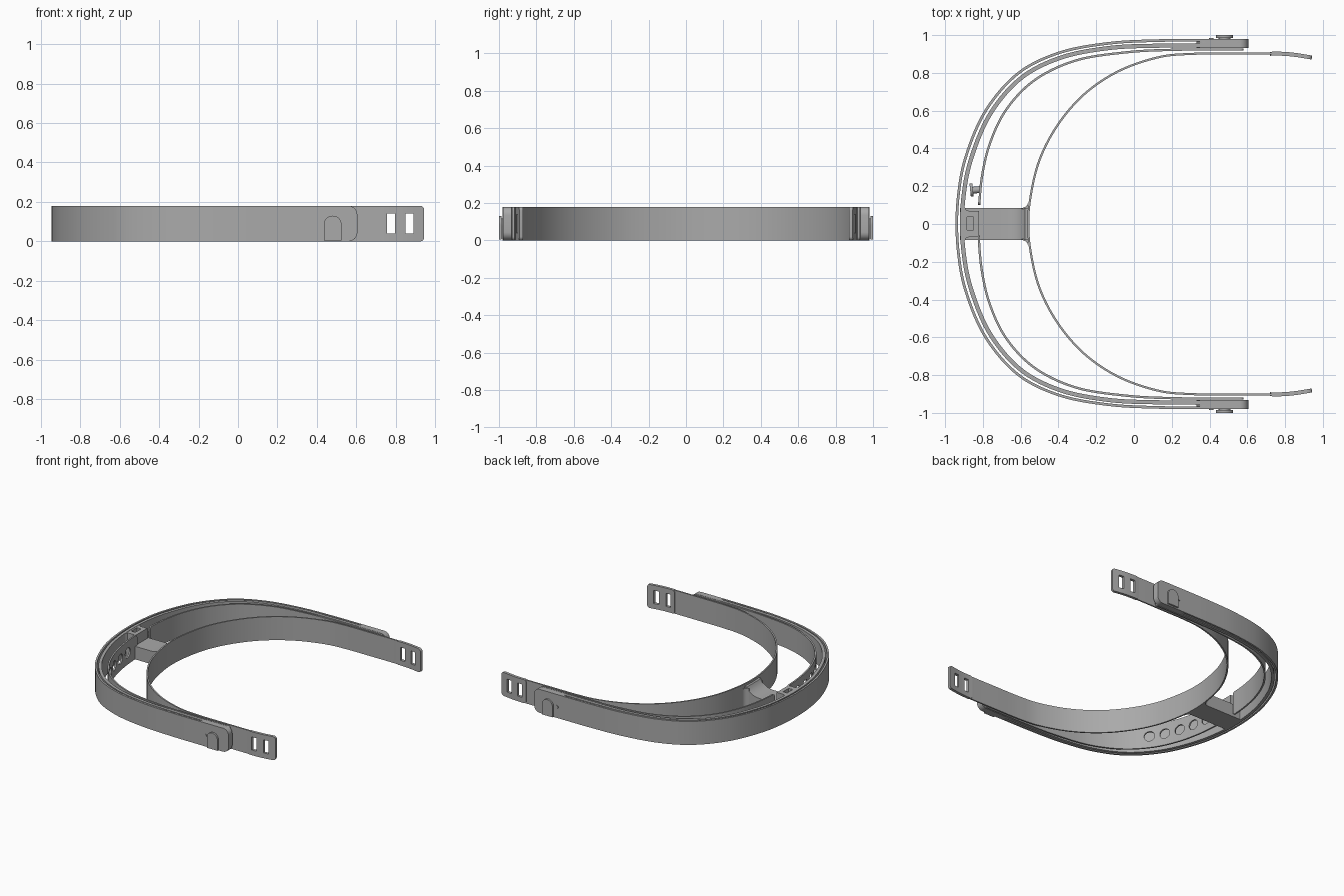
import bpy, bmesh, math
from mathutils import Vector, Matrix

cube = bpy.data.objects.get("Cube")
if cube:
    bpy.data.objects.remove(cube)

H = 0.18
grey = bpy.data.materials.new("satin grey")
grey.use_nodes = True
COLOUR = (0.4, 0.4, 0.4, 1)
grey.diffuse_color = COLOUR
grey.node_tree.nodes["Principled BSDF"].inputs["Base Color"].default_value = COLOUR


def finish(name, bm):
    bmesh.ops.recalc_face_normals(bm, faces=bm.faces)
    mesh = bpy.data.meshes.new(name)
    bm.to_mesh(mesh)
    bm.free()
    mesh.materials.append(grey)
    ob = bpy.data.objects.new(name, mesh)
    bpy.context.collection.objects.link(ob)
    smooth(ob)
    return ob


def smooth(ob):
    bpy.ops.object.select_all(action='DESELECT')
    ob.select_set(True)
    bpy.context.view_layer.objects.active = ob
    bpy.ops.object.shade_smooth_by_angle(angle=math.radians(30))


def cut(ob, cutters):
    for c in cutters:
        mod = ob.modifiers.new("cut", 'BOOLEAN')
        mod.operation, mod.solver, mod.object = 'DIFFERENCE', 'EXACT', c
        bpy.context.view_layer.objects.active = ob
        bpy.ops.object.modifier_apply(modifier=mod.name)
        bpy.data.objects.remove(c)
    smooth(ob)


def spline(pts, steps=10):
    """Centripetal Catmull-Rom curve through 2D points."""
    p = [Vector(q) for q in pts]
    p = [2 * p[0] - p[1]] + p + [2 * p[-1] - p[-2]]
    out = []
    for a, b, c, d in zip(p, p[1:], p[2:], p[3:]):
        t1 = (b - a).length ** 0.5
        t2 = t1 + (c - b).length ** 0.5
        t3 = t2 + (d - c).length ** 0.5
        for i in range(steps):
            t = t1 + (t2 - t1) * i / steps
            u = a.lerp(b, t / t1)
            v = b.lerp(c, (t - t1) / (t2 - t1))
            w = c.lerp(d, (t - t2) / (t3 - t2))
            out.append(u.lerp(v, t / t2).lerp(v.lerp(w, (t - t1) / (t3 - t1)), (t - t1) / (t2 - t1)))
    return out + [p[-2]]


def both_arms(half):
    return [(x, -y) for x, y in reversed(half[1:])] + half


def trim_ends(path, r):
    """Replace samples near both ends by a fine row, so corners can be rounded."""
    for _ in range(2):
        end = path[-1]
        while len(path) > 2 and (path[-1] - end).length < r * 1.1:
            path = path[:-1]
        back = (path[-1] - end).normalized()
        path = path + [end + back * r * (1 - math.sin(k * math.pi / 12)) for k in range(7)]
        path = path[::-1]
    return path


def ribbon(name, pts, thick, corner=0.0, z0=0.0, z1=H):
    """Upright strip following a plan curve, with rounded end corners."""
    path = spline(pts)
    if corner:
        path = trim_ends(path, corner)
    bm = bmesh.new()
    rings = []
    for i, q in enumerate(path):
        t = (path[min(i + 1, len(path) - 1)] - path[max(i - 1, 0)]).normalized()
        n = Vector((t.y, -t.x)) * thick / 2
        d = min((q - path[0]).length, (q - path[-1]).length)
        e = corner - math.sqrt(max(0, corner ** 2 - (corner - d) ** 2)) if d < corner else 0
        rings.append([bm.verts.new((*(q + s * n), z)) for s, z in
                      ((-1, z0 + e), (1, z0 + e), (1, z1 - e), (-1, z1 - e))])
    for a, b in zip(rings, rings[1:]):
        for k in range(4):
            bm.faces.new((a[k], a[k - 1], b[k - 1], b[k]))
    bm.faces.new(rings[0])
    bm.faces.new(rings[-1])
    return finish(name, bm)


def prism(name, outline, lo, hi, axis='Z'):
    """Extrude an outline: (x, y) along Z, or (x, z) along Y."""
    bm = bmesh.new()
    place = (lambda a, b, h: (a, b, h)) if axis == 'Z' else (lambda a, b, h: (a, h, b))
    low, high = [[bm.verts.new(place(a, b, h)) for a, b in outline] for h in (lo, hi)]
    bm.faces.new(low)
    bm.faces.new(high)
    for i in range(len(low)):
        bm.faces.new((low[i - 1], low[i], high[i], high[i - 1]))
    return finish(name, bm)


def box(name, x0, x1, y0, y1, z0, z1):
    return prism(name, [(x0, y0), (x1, y0), (x1, y1), (x0, y1)], z0, z1)


def rod(name, centre, direction, radius, length):
    bm = bmesh.new()
    turn = Vector(direction).to_track_quat('Z', 'Y').to_matrix().to_4x4()
    bmesh.ops.create_cone(bm, cap_ends=True, segments=32, radius1=radius, radius2=radius,
                          depth=length, matrix=Matrix.Translation(centre) @ turn)
    return finish(name, bm)


# Outer visor band and its backing strip
outer = [(-0.938, 0), (-0.93, 0.15), (-0.895, 0.34), (-0.785, 0.6), (-0.61, 0.8),
         (-0.4, 0.905), (-0.13, 0.957), (0.13, 0.971), (0.35, 0.973), (0.56, 0.973)]
ribbon("outer_band", both_arms(outer), 0.014)
backing = [(-0.91, 0), (-0.902, 0.15), (-0.867, 0.33), (-0.76, 0.585), (-0.595, 0.775),
           (-0.39, 0.88), (-0.13, 0.932), (0.13, 0.944), (0.35, 0.946), (0.56, 0.946)]
ribbon("backing_band", both_arms(backing), 0.022)

# Head band with strap slots at both ends
head = [(-0.56, 0), (-0.55, 0.13), (-0.5, 0.34), (-0.4, 0.53), (-0.26, 0.69), (-0.08, 0.81),
        (0.14, 0.885), (0.29, 0.9), (0.5, 0.902), (0.74, 0.902), (0.84, 0.897), (0.942, 0.881)]
band = ribbon("head_band", both_arms(head), 0.011, 0.02)
cut(band, [box("slot_cutter", x, x + 0.04, -1.1, 1.1, 0.04, 0.14) for x in (0.755, 0.85)])
for side, s in (("right", -1), ("left", 1)):
    pad = ribbon(side + "_strap_tab", [(x, s * y) for x, y in
                 ((0.72, 0.901), (0.76, 0.902), (0.84, 0.897), (0.942, 0.881))], 0.021, 0.02)
    cut(pad, [box("slot_cutter", x, x + 0.04, -1.1, 1.1, 0.04, 0.14) for x in (0.755, 0.85)])

# Adjustable middle band: holes on the right arm, locking stud on the left
middle = [(-0.82, 0.1), (-0.805, 0.25), (-0.765, 0.42), (-0.68, 0.6), (-0.535, 0.755),
          (-0.32, 0.862), (-0.03, 0.91), (0.2, 0.922), (0.4, 0.924), (0.58, 0.924)]
ribbon("left_middle_band", middle, 0.012, 0.02)
right_pts = [(-0.82, -0.06)] + [(x, -y) for x, y in middle]
perforated = ribbon("right_middle_band", right_pts, 0.012, 0.02)
line = spline(right_pts, 30)
punches, travelled, target = [], 0, 0.12
for a, b in zip(line, line[1:]):
    travelled += (b - a).length
    if travelled > target and len(punches) < 5:
        t = (b - a).normalized()
        punches.append(rod("punch", (b.x, b.y, H / 2), (t.y, -t.x, 0), 0.038, 0.1))
        target += 0.118
cut(perforated, punches)
rod("stud_neck", (-0.84, 0.18, H / 2), (1, 0.1, 0), 0.018, 0.05)
rod("stud_head", (-0.86, 0.18, H / 2), (1, 0.1, 0), 0.034, 0.015)

# Clamps, sliding buttons and pins at the arm ends
arch = [(0.045 * math.cos(a), 0.085 + 0.045 * math.sin(a))
        for a in [k * math.pi / 16 for k in range(17)]]
for side, s in (("right", -1), ("left", 1)):
    ribbon(side + "_clamp", [(0.33, s * 0.956), (0.45, s * 0.956), (0.605, s * 0.956)],
           0.046, 0.045)
    cap = [(0.48 + x, z) for x, z in arch] + [(0.435, 0.005), (0.525, 0.005)]
    prism(side + "_button_cap", cap, s * 0.986, s * 1.0, 'Y')
    neck = [(0.48 + x * 0.7, z - 0.012) for x, z in arch] + [(0.449, 0.01), (0.511, 0.01)]
    prism(side + "_button_neck", neck, s * 0.975, s * 0.99, 'Y')
    rod(side + "_pin", (0.41, s * 0.978, 0.085), (0, 1, 0), 0.012, 0.016)

# Forehead bridge: flat deck rising in a hollow curve to the head band
deck = [(-0.92, 0), (-0.56, 0), (-0.56, 0.165)]
deck += [(-0.68 + 0.11 * math.sin(a), 0.19 - 0.09 * math.cos(a))
         for a in [k * math.pi / 18 for k in range(7, -1, -1)]]
deck += [(-0.92, 0.1)]
prism("bridge", deck, -0.085, 0.085, 'Y')

# Flared gussets where the bridge meets the head band
for side, s in (("right", -1), ("left", 1)):
    curve = [(-0.595 + 0.035 * math.sin(a), s * (0.12 - 0.035 * math.cos(a)))
             for a in [k * math.pi / 12 for k in range(7)]]
    prism(side + "_gusset", curve + [(-0.56, s * 0.08), (-0.595, s * 0.08)], 0, 0.15)

# Socket joining the bridge to the visor, with a latch hole
flare = [(-0.82, 0.07), (-0.875, 0.07), (-0.888, 0.075), (-0.896, 0.088), (-0.9, 0.11), (-0.915, 0.11)]
socket = prism("visor_socket", flare + [(x, -y) for x, y in reversed(flare)], 0, H - 0.002)
cut(socket, [box("latch_cutter", -0.885, -0.85, -0.032, 0.037, 0.11, 0.3)])
